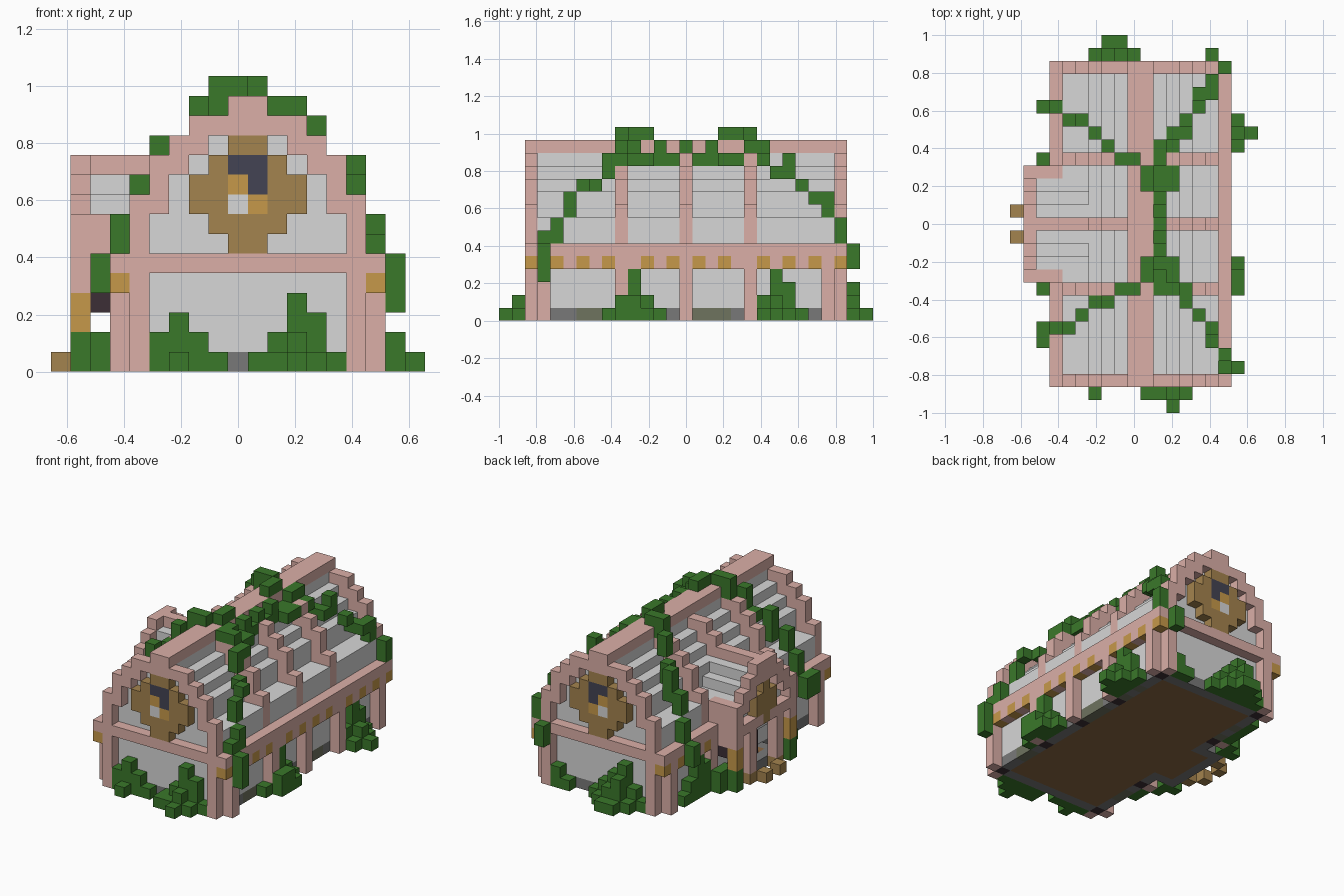
import bpy
import bmesh
from mathutils import Vector

cube = bpy.data.objects.get("Cube")
if cube:
    bpy.data.objects.remove(cube, do_unlink=True)

# The building is made of equal blocks on a grid of 19 x 29 x 15 cells
NX, NY = 19, 29
SIZE = 2 / NY
COLOURS = {
    "pink_stone": "DBAFA7", "pale_glass": "D7D7D7", "leaf_green": "3A782A",
    "bronze": "A4834E", "gold": "C6994A", "slate_blue": "434353",
    "dark_shadow": "3C2F36", "grey_stone": "797979", "mossy_stone": "6F735F",
    "soil_brown": "8A6742",
}
cells = {}


def span(v):
    return range(v[0], v[1] + 1) if isinstance(v, tuple) else (v,)


def put(part, i, j, k, mx=False, my=False):
    """Fill a box of free cells; mx and my repeat it across the building."""
    for a in span(i):
        for b in span(j):
            for c in span(k):
                for x in {a, NX - a} if mx else {a}:
                    for y in {b, NY - 1 - b} if my else {b}:
                        cells.setdefault((x, y, c), part)


LAST = NY - 3            # back gable row
MID = NY // 2
LEFT, RIGHT = 3, 16      # side rail columns

# Side porch: stepped gable, window, lanterns, eaves, ridge and glass
for j, k in ((10, (4, 7)), (11, (7, 8)), (12, (8, 9)), (13, (9, 10)), (MID, 10)):
    put("porch_frame", 1, j, k, my=True)
put("porch_frame", (1, 6), MID, 10)
put("porch_frame", (1, 3), MID, 9)
put("porch_window", 1, MID, (5, 8))
put("porch_window", 1, 13, (6, 7), my=True)
put("porch_lanterns", 1, 10, (2, 3), my=True)
put("porch_bushes", (1, 2), 10, (0, 1), my=True)
put("porch_steps", 1, 12, 0, my=True)
put("porch_steps", 0, 13, 0, my=True)
put("porch_frame", 1, 12, (1, 5), my=True)
put("porch_frame", 1, (11, 17), 5)
put("porch_frame", (2, 3), 10, (4, 7), my=True)
put("porch_lintel", 2, 10, 3, my=True)
put("porch_glass", (2, 6), (11, 17), (4, 7))
put("porch_glass", (2, 6), (12, 16), 8)
put("porch_glass", (2, 6), (13, 15), 9)
put("door", LEFT, (13, 15), (1, 3))
put("foundation", (2, 4), 11, 0, my=True)
put("foundation", 2, (12, 16), 0)
put("soil_floor", (3, 4), (12, 16), 0)

# Round window in each gable, with a clock-like centre
put("window_hands", 9, 2, 9, my=True)
put("window_hands", 10, 2, 8, my=True)
put("window_panes", (9, 10), 2, 10, my=True)
put("window_panes", 10, 2, 9, my=True)
put("window_glass", 9, 2, 8, my=True)
for k, i in ((6, 9), (7, 8), (8, 7), (9, 7), (10, 8), (11, 9)):
    put("window_ring", (i, NX - i), 2, k, my=True)

# Gable arches and matching roof ribs, then the ridge beam
for j in (2, 9, MID):
    for i, k in ((4, (6, 8)), (5, (8, 10)), (6, (10, 11)), (7, (11, 12)), (8, 12), (9, 12)):
        put("roof_ribs", i, j, k, mx=True, my=True)
put("ridge_beam", (9, 10), (2, LAST), 13)

# Corner and side posts
put("posts", 4, 2, (0, 4), mx=True, my=True)
for j in (3, 9):
    put("posts", LEFT, j, (0, 3), mx=True, my=True)
put("posts", RIGHT, MID, (0, 3))

# Rails with gold brackets
put("rails", (LEFT, RIGHT), 2, 5, my=True)
for j in (2, 4, 6, 8, 11, 13):
    put("gold_brackets", LEFT, j, 4, mx=True, my=True)
put("rails", LEFT, (2, LAST), (4, 5), mx=True)

# Foundation course and soil floor
for j in (3, 9, MID):
    put("post_footings", 4, j, 0, mx=True, my=True)
for j in (6, 7, 15, 16, 17, 20, 22):
    put("mossy_foundation", 4, j, 0, mx=True)
put("foundation", 4, (3, 25), 0, mx=True)
put("foundation", (4, 15), 3, 0, my=True)
put("soil_floor", (5, 14), (4, 24), 0)

# Glass walls and stepped glass roof
put("glass_walls", (4, 15), (3, 25), (1, 5))
for inset, k in ((4, (6, 7)), (6, (8, 9)), (7, 10), (8, 11), (9, 12)):
    put("glass_roof", (inset, NX - inset), (3, 25), k)

# Vines climbing over the roof from the four corners
for i, j, k in (
    (17, 3, (3, 5)), (16, 3, 6), (16, 4, (6, 7)), (15, 5, (8, 9)), (15, 6, 10),
    (14, 7, 10), (13, 8, (11, 12)), (13, 9, 12), (12, 10, 12), (12, 9, 13),
    (12, 11, 12), (11, (9, 10), 13), (10, (10, 11), 14),
    (15, 27, (4, 5)), (16, 26, (6, 7)), (15, 25, (8, 9)), (15, 24, 9), (14, 24, 9),
    (14, 23, 10), (13, 22, (11, 12)), (13, 21, 11), (12, 20, 12), (12, 21, 11),
    (11, (19, 20), (12, 13)), (10, (17, 18), 14), (12, (17, 18), 12),
    (11, (11, 18), 12), (11, 12, 13), (11, MID, 13), (11, 16, 13),
):
    put("right_vines", i, j, k)
for i, j, k in (
    (2, 5, (4, 5)), (2, 6, (4, 5)), (3, 6, (6, 7)), (4, 6, (8, 9)), (5, 7, (9, 11)),
    (6, 8, 11), (7, 8, (12, 13)), (8, 9, (13, 14)), (9, 9, 14),
    (2, 23, (4, 5)), (3, 23, (6, 7)), (4, 22, (8, 9)), (5, 22, (9, 11)),
    (6, 21, (10, 11)), (7, 20, (12, 13)), (8, 19, (13, 14)), (9, 19, 14),
):
    put("left_vines", i, j, k)

# Bushes around the base: cell and height
for i, j, top in (
    (5, 2, 1), (6, 2, 2), (7, 2, 1), (8, 2, 0), (6, 1, 0),
    (10, 2, 0), (11, 2, 1), (12, 2, 3), (13, 2, 2), (14, 2, 0),
    (10, 1, 0), (11, 1, 0), (12, 1, 1), (13, 1, 0), (12, 0, 0),
):
    put("front_bushes", i, j, (0, top))
for i, j, top in (
    (5, 26, 0), (6, 26, 1), (7, 26, 3), (8, 26, 2), (9, 26, 1), (10, 26, 0),
    (6, 27, 0), (7, 27, 2), (8, 27, 1), (9, 27, 0), (7, 28, 0), (8, 28, 0),
    (13, 26, 0), (14, 26, 1),
):
    put("back_bushes", i, j, (0, top))
for i, j, top in (
    (16, 8, 0), (16, 10, 3), (16, 11, 1), (16, 12, 0), (17, 9, 1), (17, 10, 1), (17, 11, 0),
    (16, 20, 1), (16, 21, 3), (16, 22, 2), (16, 23, 0), (17, 20, 0), (17, 21, 1),
    (17, 22, 0), (18, 21, 0),
):
    put("right_bushes", i, j, (0, top))
for i, j, top in (
    (3, 8, 1), (2, 9, 1), (3, 7, 0),
    (3, 20, 2), (2, 19, 1), (3, 21, 3), (3, 22, 1), (3, 23, 0),
):
    put("left_bushes", i, j, (0, top))


# Materials
def linear(c):
    return c / 12.92 if c <= 0.04045 else ((c + 0.055) / 1.055) ** 2.4


materials = {}
for name, code in COLOURS.items():
    rgba = [linear(c / 255) for c in bytes.fromhex(code)] + [1]
    mat = bpy.data.materials.new(name)
    mat.use_nodes = True
    mat.diffuse_color = rgba
    mat.node_tree.nodes["Principled BSDF"].inputs["Base Color"].default_value = rgba
    materials[name] = mat

# The first matching word in a part name gives its colour
RULES = (
    ("vines", "leaf_green"), ("bushes", "leaf_green"), ("lanterns", "gold"),
    ("brackets", "gold"), ("hands", "gold"), ("panes", "slate_blue"),
    ("glass", "pale_glass"), ("window", "bronze"), ("steps", "bronze"),
    ("lintel", "dark_shadow"), ("door", "dark_shadow"), ("footings", "dark_shadow"),
    ("mossy", "mossy_stone"), ("foundation", "grey_stone"), ("soil", "soil_brown"),
    ("", "pink_stone"),
)


def build(part):
    """Make one mesh from the exposed block faces of a part."""
    bm = bmesh.new()
    corners = {}

    def corner(p):
        p = tuple(p)
        if p not in corners:
            x, y, z = p
            corners[p] = bm.verts.new(((x - NX / 2) * SIZE, (y - NY / 2) * SIZE, z * SIZE))
        return corners[p]

    for cell in [c for c, owner in cells.items() if owner == part]:
        base = Vector(cell)
        for axis in range(3):
            u, v, n = Vector(), Vector(), Vector()
            n[axis] = u[(axis + 1) % 3] = v[(axis + 2) % 3] = 1
            for side in (0, 1):
                beyond = base + n * (1 if side else -1)
                if tuple(int(c) for c in beyond) in cells:
                    continue
                o = base + n * side
                loop = [o, o + u, o + u + v, o + v]
                bm.faces.new([corner(p) for p in (loop if side else reversed(loop))])
    mesh = bpy.data.meshes.new(part)
    bm.to_mesh(mesh)
    bm.free()
    mesh.materials.append(materials[next(m for word, m in RULES if word in part)])
    bpy.context.collection.objects.link(bpy.data.objects.new(part, mesh))


for part in dict.fromkeys(cells.values()):
    build(part)
